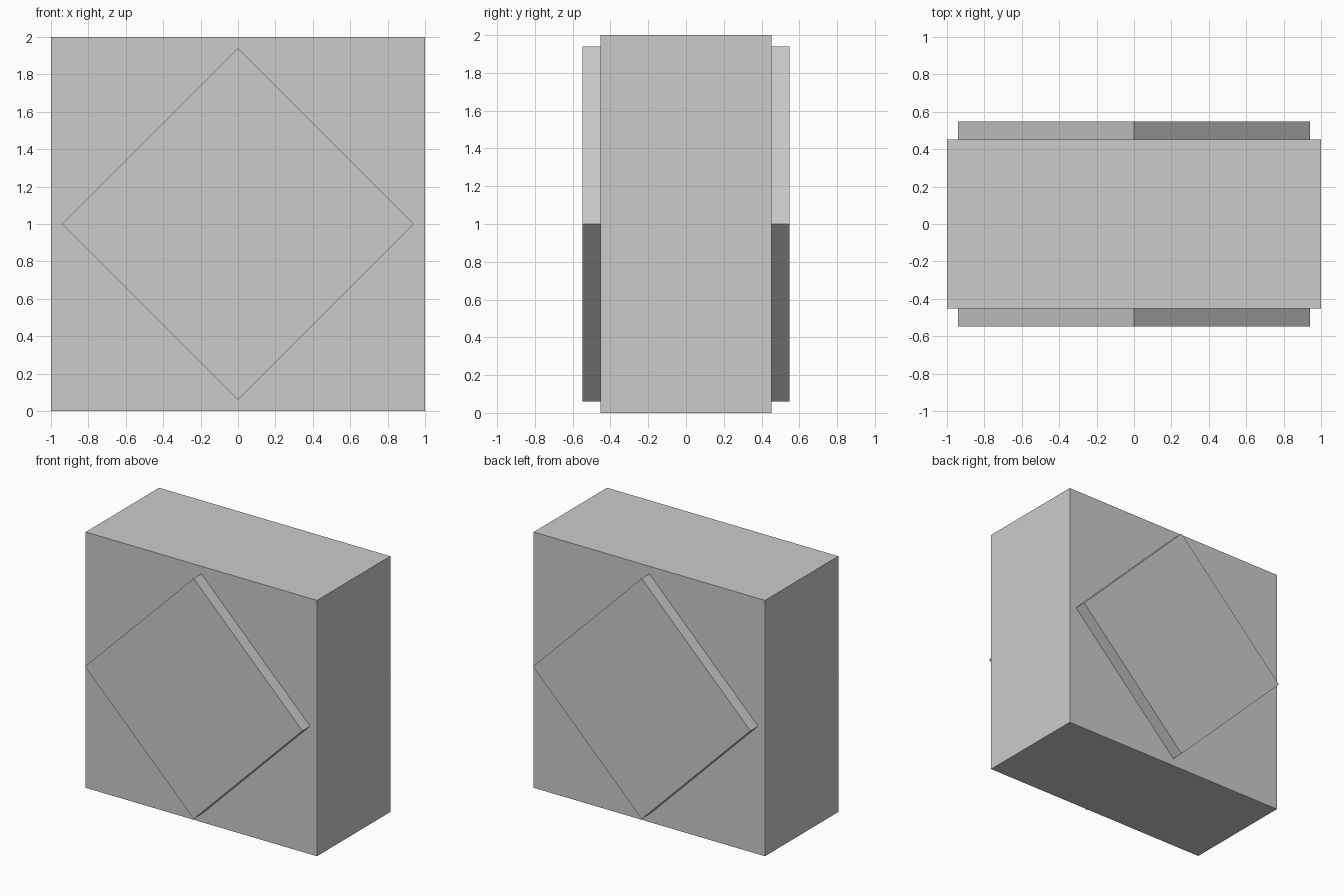
import bpy
from math import radians, sqrt

default = bpy.data.objects.get("Cube")
if default:
    bpy.data.objects.remove(default, do_unlink=True)

# Single flat colour
grey = bpy.data.materials.new("light_grey")
grey.use_nodes = True
colour = (0.6, 0.6, 0.6, 1)
grey.diffuse_color = colour
grey.node_tree.nodes["Principled BSDF"].inputs["Base Color"].default_value = colour


def box(name, size, location, turn=0):
    """Box of the given size, turned about the y axis."""
    bpy.ops.mesh.primitive_cube_add(size=1, location=location)
    obj = bpy.context.object
    obj.name = name
    obj.scale = size
    bpy.ops.object.transform_apply(location=False, rotation=False, scale=True)
    obj.rotation_euler.y = radians(turn)
    obj.data.materials.append(grey)
    return obj


BODY_DEPTH = 0.905
PANEL_DEPTH = 0.095
PANEL_SIDE = 0.94 * sqrt(2)

# Main block
box("body_block", (2, BODY_DEPTH, 2), (0, 0, 1))

# Raised diamond panel on the front and back
for name, side in (("front_diamond_panel", -1), ("back_diamond_panel", 1)):
    y = side * (BODY_DEPTH + PANEL_DEPTH) / 2
    box(name, (PANEL_SIDE, PANEL_DEPTH, PANEL_SIDE), (0, y, 1), 45)
